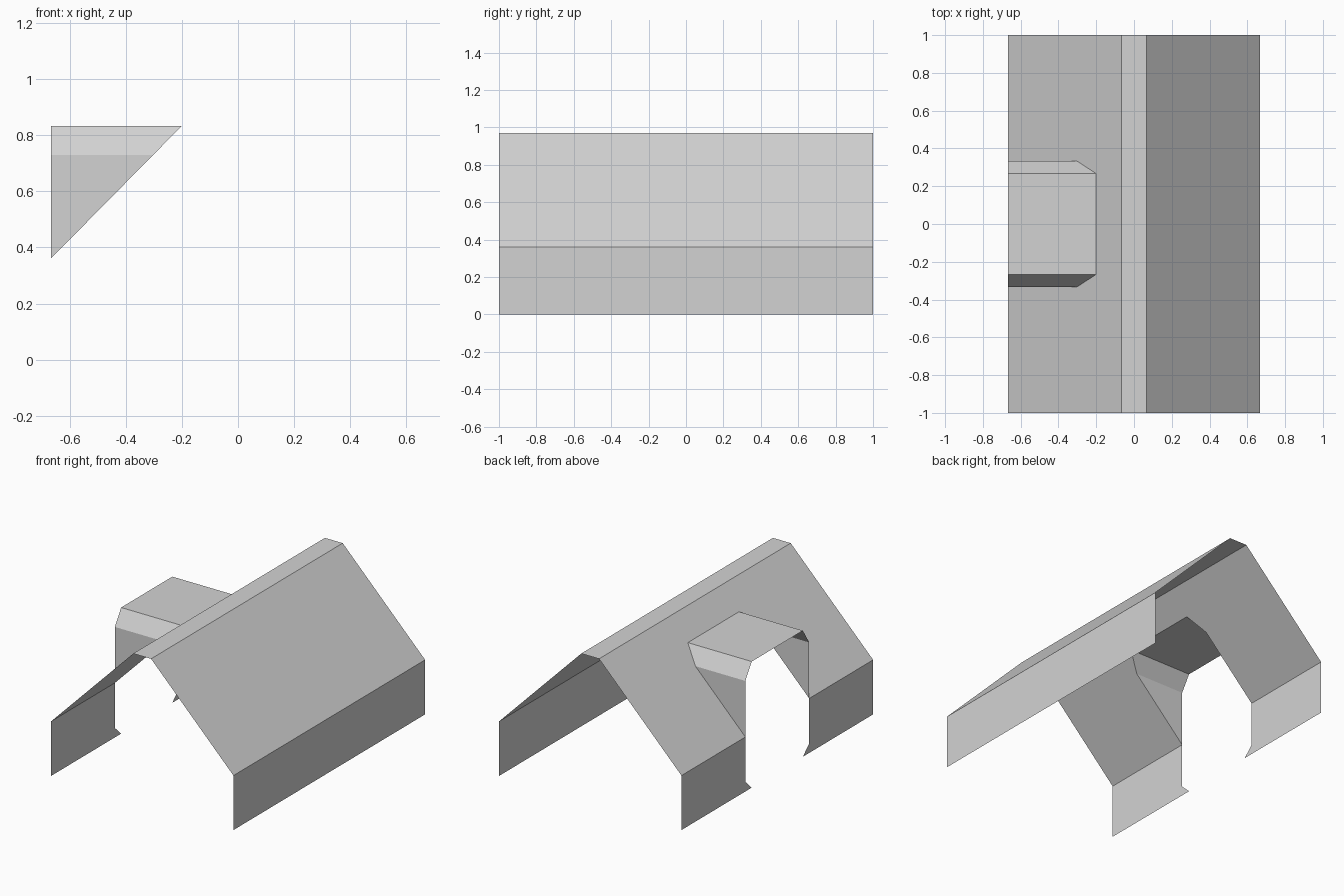
import bpy

if "Cube" in bpy.data.objects:
    bpy.data.objects.remove(bpy.data.objects["Cube"])

# Key dimensions
HALF_W, HALF_L = 0.667, 1.0
EAVE, RIDGE, RIDGE_HALF = 0.36, 0.97, 0.065
OPEN_HALF, TOP_HALF = 0.333, 0.267          # octagonal opening half-widths
SHOULDER, DORMER_TOP, FOOT = 0.73, 0.833, 0.063

grey = bpy.data.materials.new("light grey")
grey.diffuse_color = (0.65, 0.65, 0.65, 1)
grey.use_nodes = True
grey.node_tree.nodes["Principled BSDF"].inputs["Base Color"].default_value = grey.diffuse_color


def sheet(name, polygons):
    """Open sheet object made from a few flat polygons."""
    verts, faces = [], []
    for poly in polygons:
        faces.append(list(range(len(verts), len(verts) + len(poly))))
        verts += poly
    mesh = bpy.data.meshes.new(name)
    mesh.from_pydata(verts, [], faces)
    mesh.materials.append(grey)
    mesh.update()
    obj = bpy.data.objects.new(name, mesh)
    bpy.context.collection.objects.link(obj)
    return obj


def flip_y(poly):
    """Mirrored copy across y = 0, keeping the facing direction."""
    return [(x, -y, z) for x, y, z in reversed(poly)]


def roof_x(z):
    """x of the left roof slope at height z."""
    return -HALF_W + (z - EAVE) * (HALF_W - RIDGE_HALF) / (RIDGE - EAVE)


def strip(x0, z0, x1, z1):
    """Full-length strip between two profile points."""
    return [(x0, -HALF_L, z0), (x0, HALF_L, z0), (x1, HALF_L, z1), (x1, -HALF_L, z1)]


# Plain side and ridge
sheet("right_wall", [strip(HALF_W, 0, HALF_W, EAVE)])
sheet("right_roof", [strip(HALF_W, EAVE, RIDGE_HALF, RIDGE)])
sheet("ridge_cap", [strip(RIDGE_HALF, RIDGE, -RIDGE_HALF, RIDGE)])

# Left wall, two pieces with small feet beside the opening
W = -HALF_W
wall = [(W, -HALF_L, 0), (W, -HALF_L, EAVE), (W, -OPEN_HALF, EAVE),
        (W, -OPEN_HALF, FOOT), (W, -TOP_HALF, 0)]
sheet("left_wall", [wall, flip_y(wall)])

# Left roof, cut where the dormer meets it
xs, xt = roof_x(SHOULDER), roof_x(DORMER_TOP)
side = [(W, -HALF_L, EAVE), (-RIDGE_HALF, -HALF_L, RIDGE), (-RIDGE_HALF, -TOP_HALF, RIDGE),
        (xt, -TOP_HALF, DORMER_TOP), (xs, -OPEN_HALF, SHOULDER), (W, -OPEN_HALF, EAVE)]
side = side[::-1]
middle = [(xt, -TOP_HALF, DORMER_TOP), (-RIDGE_HALF, -TOP_HALF, RIDGE),
          (-RIDGE_HALF, TOP_HALF, RIDGE), (xt, TOP_HALF, DORMER_TOP)]
sheet("left_roof", [side, middle, flip_y(side)])

# Dormer: cheeks, chamfers and flat top, open at the front and below
cheek = [(W, -OPEN_HALF, EAVE), (xs, -OPEN_HALF, SHOULDER), (W, -OPEN_HALF, SHOULDER)]
chamfer = [(W, -OPEN_HALF, SHOULDER), (xs, -OPEN_HALF, SHOULDER),
           (xt, -TOP_HALF, DORMER_TOP), (W, -TOP_HALF, DORMER_TOP)]
sheet("dormer_cheeks", [cheek, flip_y(cheek)])
sheet("dormer_chamfers", [chamfer, flip_y(chamfer)])
sheet("dormer_top", [[(W, -TOP_HALF, DORMER_TOP), (xt, -TOP_HALF, DORMER_TOP),
                      (xt, TOP_HALF, DORMER_TOP), (W, TOP_HALF, DORMER_TOP)]])

# Point the left roof sides upward
for obj in bpy.data.objects:
    if obj.name == "left_roof":
        for p in obj.data.polygons:
            if p.normal.z < 0:
                p.flip()
        obj.data.update()
